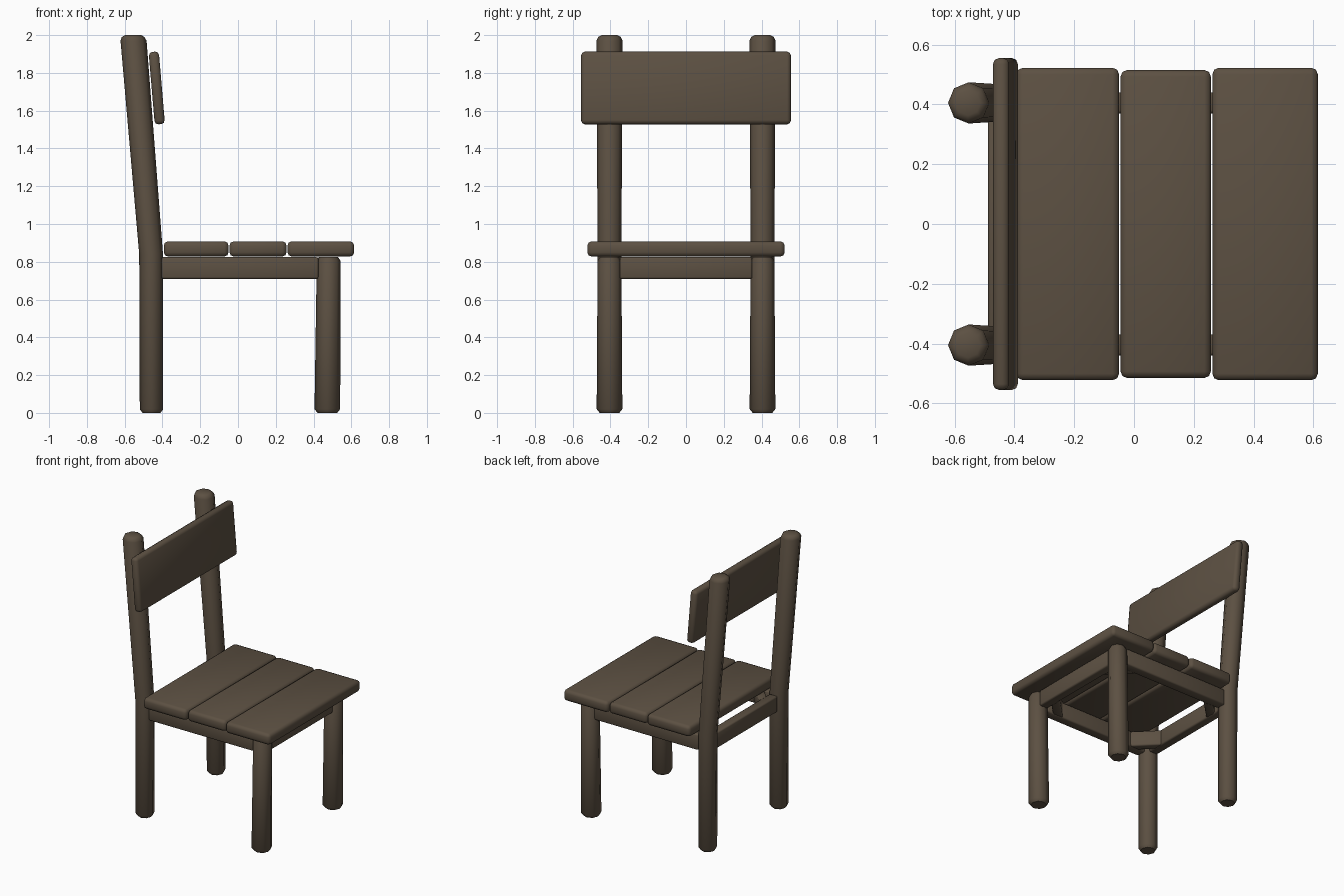
import bpy, bmesh, math
from mathutils import Vector

if "Cube" in bpy.data.objects:
    bpy.data.objects.remove(bpy.data.objects["Cube"])

wood = bpy.data.materials.new("dark brown wood")
wood.diffuse_color = (0.108, 0.081, 0.055, 1)
wood.use_nodes = True
wood.node_tree.nodes["Principled BSDF"].inputs["Base Color"].default_value = wood.diffuse_color


def finish(bm, name):
    bmesh.ops.recalc_face_normals(bm, faces=bm.faces)
    mesh = bpy.data.meshes.new(name)
    bm.to_mesh(mesh)
    bm.free()
    mesh.materials.append(wood)
    obj = bpy.data.objects.new(name, mesh)
    bpy.context.collection.objects.link(obj)
    bpy.ops.object.select_all(action='DESELECT')
    obj.select_set(True)
    bpy.context.view_layer.objects.active = obj
    bpy.ops.object.shade_smooth_by_angle(angle=math.radians(50))
    return obj


def board(name, center, size, bevel=0.01, rot=(0, 0, 0), segments=2):
    """Box with rounded edges."""
    bm = bmesh.new()
    bmesh.ops.create_cube(bm, size=1)
    bmesh.ops.scale(bm, vec=Vector(size), verts=bm.verts)
    bmesh.ops.bevel(bm, geom=bm.edges[:], offset=bevel, segments=segments,
                    profile=0.5, affect='EDGES')
    obj = finish(bm, name)
    obj.location = center
    obj.rotation_euler = rot
    return obj


def pole(name, y, path, sides=8):
    """Octagonal log through rings given as (x, z, radius)."""
    bm = bmesh.new()
    rings = []
    for x, z, r in path:
        rings.append([bm.verts.new((x + r * math.cos(2 * math.pi * i / sides),
                                    y + r * math.sin(2 * math.pi * i / sides), z))
                      for i in range(sides)])
    for a, b in zip(rings, rings[1:]):
        for i in range(sides):
            j = (i + 1) % sides
            bm.faces.new((a[i], a[j], b[j], b[i]))
    bm.faces.new(rings[0])
    bm.faces.new(rings[-1])
    return finish(bm, name)


for side, s in (("left", -1), ("right", 1)):
    # Legs: the rear ones lean back above the seat
    pole("rear_leg_" + side, s * 0.405,
         [(-0.458, 0, 0.048), (-0.458, 0.02, 0.062), (-0.460, 0.84, 0.063),
          (-0.553, 1.97, 0.069), (-0.555, 1.99, 0.06), (-0.555, 2.0, 0.042)])
    pole("front_leg_" + side, s * 0.405,
         [(0.473, 0, 0.052), (0.473, 0.02, 0.068), (0.48, 0.805, 0.063),
          (0.48, 0.825, 0.05)])
    # Side rail under the seat
    board("side_rail_" + side, (0.01, s * 0.405, 0.767), (0.83, 0.07, 0.115))
    # Diagonal corner braces
    for end, cx, e in (("rear", -0.375, -1), ("front", 0.39, 1)):
        board("corner_brace_%s_%s" % (end, side), (cx, s * 0.32, 0.767),
              (0.24, 0.06, 0.11), rot=(0, 0, -e * s * math.pi / 4))

# Rear and front rails
board("rear_rail", (-0.455, 0, 0.767), (0.065, 0.70, 0.115))
board("front_rail", (0.48, 0, 0.767), (0.065, 0.70, 0.115))

# Seat planks
for i, (x0, x1, w) in enumerate([(-0.393, -0.05, 1.045), (-0.045, 0.257, 1.03),
                                 (0.262, 0.615, 1.045)]):
    board("seat_plank_%d" % (i + 1), ((x0 + x1) / 2, 0, 0.868),
          (x1 - x0, w, 0.08), bevel=0.022)

# Backrest board, parallel to the leaning rear legs
board("backrest", (-0.43, 0, 1.72), (0.054, 1.11, 0.385), bevel=0.02,
      rot=(0, -0.085, 0))
